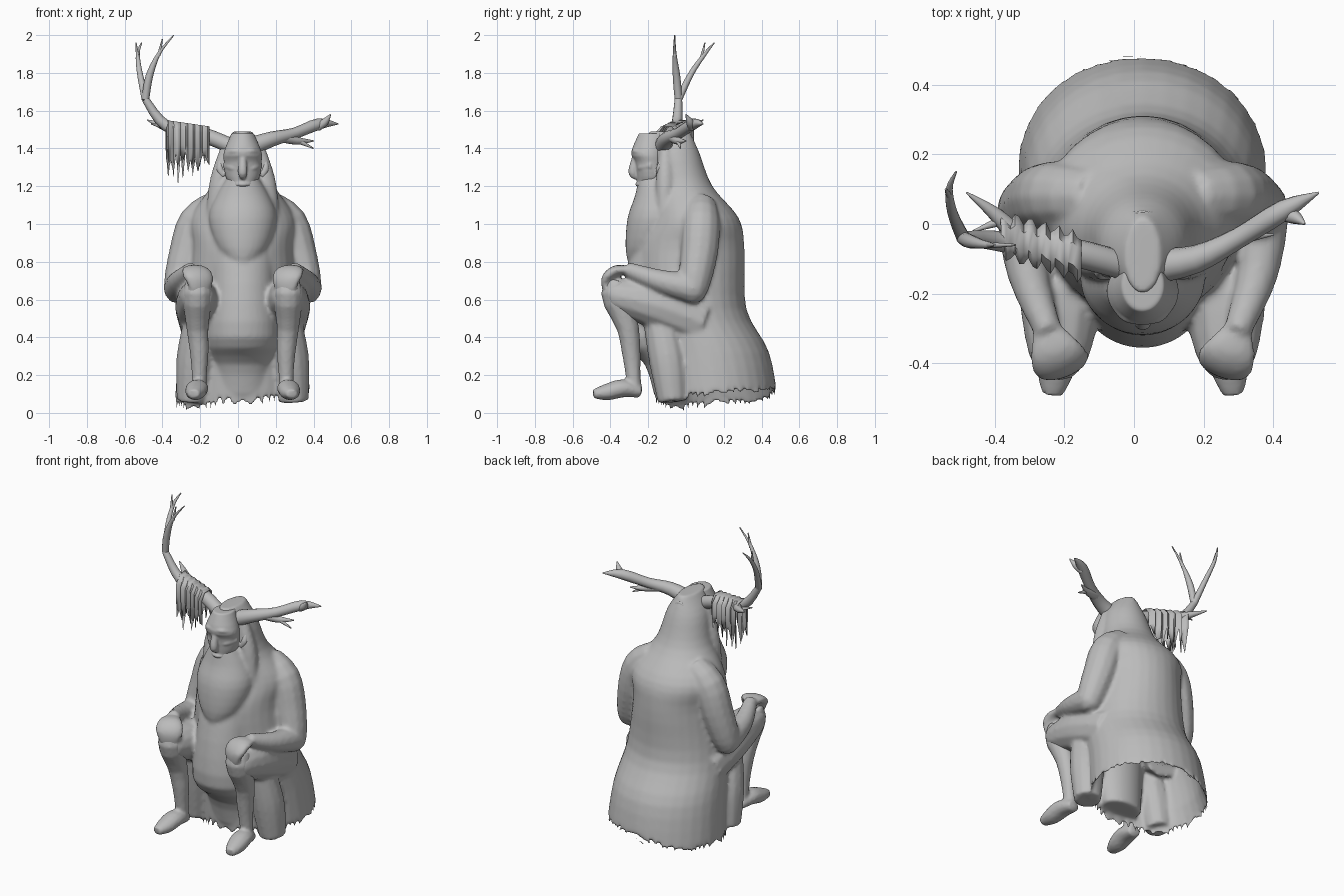
import bpy, bmesh, math, random
from mathutils import Vector

if "Cube" in bpy.data.objects:
    bpy.data.objects.remove(bpy.data.objects["Cube"])
random.seed(4)
CENTRE = .025  # the body sits a little towards its left

grey = bpy.data.materials.new("plain grey")
grey.use_nodes = True
colour = (.5, .5, .5, 1)
grey.diffuse_color = colour
grey.node_tree.nodes["Principled BSDF"].inputs["Base Color"].default_value = colour


def finish(name, bm):
    """Turn the bmesh into a softly shaded object."""
    bmesh.ops.recalc_face_normals(bm, faces=bm.faces[:])
    mesh = bpy.data.meshes.new(name)
    bm.to_mesh(mesh)
    bm.free()
    mesh.materials.append(grey)
    ob = bpy.data.objects.new(name, mesh)
    bpy.context.collection.objects.link(ob)
    bpy.ops.object.select_all(action="DESELECT")
    ob.select_set(True)
    bpy.context.view_layer.objects.active = ob
    bpy.ops.object.shade_smooth_by_angle(angle=math.radians(60))
    return ob


def fuse(name, parts, voxel, softness):
    """Melt overlapping parts into one continuous surface."""
    bpy.ops.object.select_all(action="DESELECT")
    for part in parts:
        part.select_set(True)
    whole = parts[0]
    bpy.context.view_layer.objects.active = whole
    bpy.ops.object.join()
    whole.name = name
    remesh = whole.modifiers.new("Fuse", "REMESH")
    remesh.mode = "VOXEL"
    remesh.voxel_size = voxel
    remesh.use_smooth_shade = True
    soften = whole.modifiers.new("Soften", "SMOOTH")
    soften.iterations = softness


def sample(points, count):
    """Smooth curve through tuples of any length, as count + 1 steps."""
    last = len(points) - 1
    result = []
    for step in range(count + 1):
        place = step / count * last
        k = min(int(place), last - 1)
        t = place - k
        near = [points[min(max(k + j, 0), last)] for j in (-1, 0, 1, 2)]
        result.append([q + t * (r - p + t * (2 * p - 5 * q + 4 * r - s
                                             + t * (3 * (q - r) + s - p))) / 2
                       for p, q, r, s in zip(*near)])
    return result


def skin(name, rings):
    """Join rings of points into a closed surface."""
    bm = bmesh.new()
    rows = [[bm.verts.new(point) for point in ring] for ring in rings]
    for low, high in zip(rows, rows[1:]):
        for i in range(len(low)):
            bm.faces.new((low[i - 1], low[i], high[i], high[i - 1]))
    bm.faces.new(rows[0])
    bm.faces.new(rows[-1])
    return finish(name, bm)


def oval(z, half, front, back, sides=32):
    """Horizontal ring given by half width and front and back limits."""
    middle, depth = (front + back) / 2, (back - front) / 2
    angles = [math.tau * i / sides for i in range(sides)]
    return [Vector((CENTRE + half * math.cos(a), middle + depth * math.sin(a), z))
            for a in angles]


def stack(name, outline, count=12):
    """Body of ovals; each outline entry is height, half width, front, back."""
    return skin(name, [oval(*entry) for entry in sample(outline, count)])


def tube(name, path, radii, flat=1, count=12, sides=12):
    """Tapering limb along a smooth path; radii are spread evenly along it."""
    points = [Vector(p) for p in sample(path, count)]
    widths = sample([(r,) for r in radii], count)
    start = points[1] - points[0]
    across = Vector((0, 1, 0)) if abs(start.x) > abs(start.y) + abs(start.z) else Vector((1, 0, 0))
    rings = []
    for i, point in enumerate(points):
        along = (points[min(i + 1, count)] - points[max(i - 1, 0)]).normalized()
        across = (across - along * across.dot(along)).normalized()
        up = along.cross(across) * flat
        rings.append([point + widths[i][0] * (across * math.cos(a) + up * math.sin(a))
                      for a in (math.tau * k / sides for k in range(sides))])
    return skin(name, rings)


# Robe, torso and hooded hair in one sweep
outline = [(.05, .36, -.16, .49), (.32, .34, -.19, .44), (.55, .31, -.25, .32),
           (.86, .27, -.27, .31), (1.03, .28, -.2, .28), (1.2, .17, -.18, .14),
           (1.38, .12, -.19, .07), (1.49, .05, -.2, .02)]
entries = sample(outline, 28)
robe = [oval(*entry) for entry in entries]
# The hem is uneven and the skirt is hollow
for point in robe[0]:
    point.z = max(0, .03 + (point.x + max(point.y, 0)) / 10 + random.uniform(-.01, .01))
wall = .03
lining = [oval(z, half - wall, front + wall, back - wall)
          for z, half, front, back in entries[6:1:-1]]
cloth = [skin("robe", lining + robe)]

# Cloth over the lap, falling between the legs
cloth.append(stack("lap_apron", [(.1, .13, -.17, 0), (.26, .15, -.22, 0), (.4, .19, -.35, 0),
                                 (.68, .17, -.33, 0), (.95, .17, -.26, 0)]))
cloth.append(stack("beard", [(.77, .03, -.3, -.2), (.87, .13, -.32, -.1), (1.03, .18, -.31, 0),
                             (1.15, .14, -.27, -.04), (1.25, .08, -.25, -.1)]))

# Face with nose and mouth, and a ridge along the crown
head = [stack("face", [(1.15, .04, -.25, -.1), (1.25, .09, -.26, -.1), (1.33, .1, -.27, -.1),
                       (1.38, .1, -.29, -.1), (1.48, .06, -.25, -.1)])]
head.append(tube("nose", [(CENTRE, -.26, 1.4), (CENTRE, -.27, 1.34), (CENTRE, -.28, 1.27),
                          (CENTRE, -.25, 1.24)], radii=(.015, .02, .025, .01)))
head.append(tube("mouth", [(CENTRE - .04, -.24, 1.21), (CENTRE, -.26, 1.21),
                           (CENTRE + .04, -.24, 1.21)], radii=(.01, .01, .01)))
head.append(tube("crown_ridge", [(CENTRE, -.23, 1.44), (CENTRE, -.12, 1.46), (CENTRE, .03, 1.42)],
                 radii=(.02, .03, .04)))

for side, sign in (("left", 1), ("right", -1)):
    def limb(part, path, radii, flat=1):
        mirrored = [(CENTRE + sign * x, y, z) for x, y, z in path]
        return tube(side + "_" + part, mirrored, radii, flat)

    # Details of the head
    head.append(limb("brow", [(0, -.275, 1.38), (.05, -.265, 1.385), (.09, -.22, 1.37)],
                     radii=(.015, .015, .01)))
    head.append(limb("cheek", [(.03, -.25, 1.29), (.06, -.23, 1.3), (.09, -.18, 1.31)],
                     radii=(.01, .02, .02)))
    head.append(limb("ear", [(.1, -.15, 1.25), (.12, -.14, 1.29), (.12, -.13, 1.34)],
                     radii=(.01, .02, .01)))
    cloth.append(limb("hair_lock", [(.09, -.11, 1.4), (.13, -.11, 1.2), (.18, -.12, .92)],
                      radii=(.03, .05, .02)))

    # Sleeved arm, bent so that the hand droops over the knee
    elbow, wrist = (.34, .04, .66), (.27, -.31, .76)
    cloth.append(limb("upper_arm", [(.14, .08, 1.1), (.24, .08, 1.01), (.29, .07, .85), elbow,
                                    (.34, .04, .59)], radii=(.08, .1, .1, .08, .04)))
    cloth.append(limb("forearm", [(.34, .09, .66), elbow, (.33, -.14, .7), wrist],
                      radii=(.05, .08, .06, .04)))
    hand = limb("hand", [wrist, (.25, -.37, .75), (.23, -.41, .7), (.24, -.42, .61)],
                radii=(.05, .08, .08, .03), flat=.4)
    cloth.append(hand)

    # Bent leg and bare foot
    knee, ankle = (.24, -.37, .62), (.23, -.28, .2)
    cloth.append(limb("thigh", [(.2, .08, .48), (.23, -.15, .57), knee, (.24, -.42, .62)],
                      radii=(.14, .13, .09, .05)))
    cloth.append(limb("side_drape", [(.21, -.16, .58), (.25, -.1, .3), (.27, -.07, .06)],
                      radii=(.08, .1, .08)))
    leg = [limb("lower_leg", [(.24, -.36, .7), knee, (.24, -.31, .46), (.23, -.29, .32), ankle,
                              (.23, -.27, .1)], radii=(.06, .08, .06, .05, .04, .04))]
    leg.append(limb("foot", [(.23, -.24, .11), (.24, -.33, .13), (.25, -.42, .11), (.26, -.49, .1)],
                    radii=(.04, .06, .055, .03), flat=.8))
    fuse(side + "_bare_leg", leg, voxel=.01, softness=3)

fuse("robed_body", cloth, voxel=.012, softness=5)
fuse("head", head, voxel=.006, softness=4)

# Left antler spreads sideways
tube("left_antler", [(.07, -.12, 1.41), (.18, -.1, 1.45), (.3, -.04, 1.48),
                     (.43, .04, 1.53), (.53, .09, 1.53)], radii=(.05, .04, .03, .03, .003))
tube("left_antler_upper_prong", [(.42, .03, 1.51), (.46, .02, 1.54), (.49, 0, 1.58)],
     radii=(.02, .02, .003))
tube("left_antler_lower_prong", [(.24, -.07, 1.46), (.32, -.04, 1.44), (.4, 0, 1.44)],
     radii=(.03, .02, .003))
tube("left_antler_small_prong", [(.32, -.04, 1.44), (.4, -.03, 1.4)], radii=(.015, .003))

# Right antler bends upward and forks
fork = (-.49, -.04, 1.66)
tube("right_antler", [(-.03, -.12, 1.41), (-.18, -.08, 1.47), (-.38, -.05, 1.52), fork],
     radii=(.04, .04, .03, .02))
tube("right_antler_front_branch", [fork, (-.47, -.05, 1.78), (-.42, -.06, 1.9), (-.34, -.06, 2)],
     radii=(.02, .02, .01, .003))
tube("right_antler_front_tip", [(-.42, -.06, 1.89), (-.4, -.06, 1.98)], radii=(.01, .003))
tube("right_antler_back_branch", [fork, (-.52, .03, 1.8), (-.53, .1, 1.9), (-.51, .15, 1.96)],
     radii=(.02, .015, .01, .003))
tube("right_antler_back_tip", [(-.53, .08, 1.87), (-.54, .1, 1.96)], radii=(.01, .003))
tube("right_antler_rear_prong", [(-.33, -.04, 1.5), (-.4, .03, 1.52), (-.48, .09, 1.55)],
     radii=(.03, .02, .003))
tube("right_antler_side_prong", [(-.38, .01, 1.51), (-.46, -.02, 1.53)], radii=(.015, .003))

# Ragged cloth folded over the right antler, torn into strips below
bm = bmesh.new()
rows = []
strips = 18
for i in range(strips + 1):
    t = i / strips
    x, y, top = -.38 + t * .23, -.03 - t / 15, 1.55 - t / 30
    row = []
    for face in (-1, 1):
        fold = face * (.06 + .015 * math.sin(2 * i + face))
        torn = .37 - t / 7 - random.uniform(0, .12)
        drop = torn if i % 2 else random.uniform(.13, .22)
        leg = [(fold / 2, top), (fold, top - .04), (fold, top - .12), (fold * .9, top - drop)]
        row += leg if face > 0 else reversed(leg)
    rows.append([bm.verts.new((x, y + shift, z)) for shift, z in row])
for here, there in zip(rows, rows[1:]):
    for j in range(len(here) - 1):
        bm.faces.new((here[j], here[j + 1], there[j + 1], there[j]))
finish("ragged_cloth", bm).modifiers.new("Thickness", "SOLIDIFY").thickness = .005
